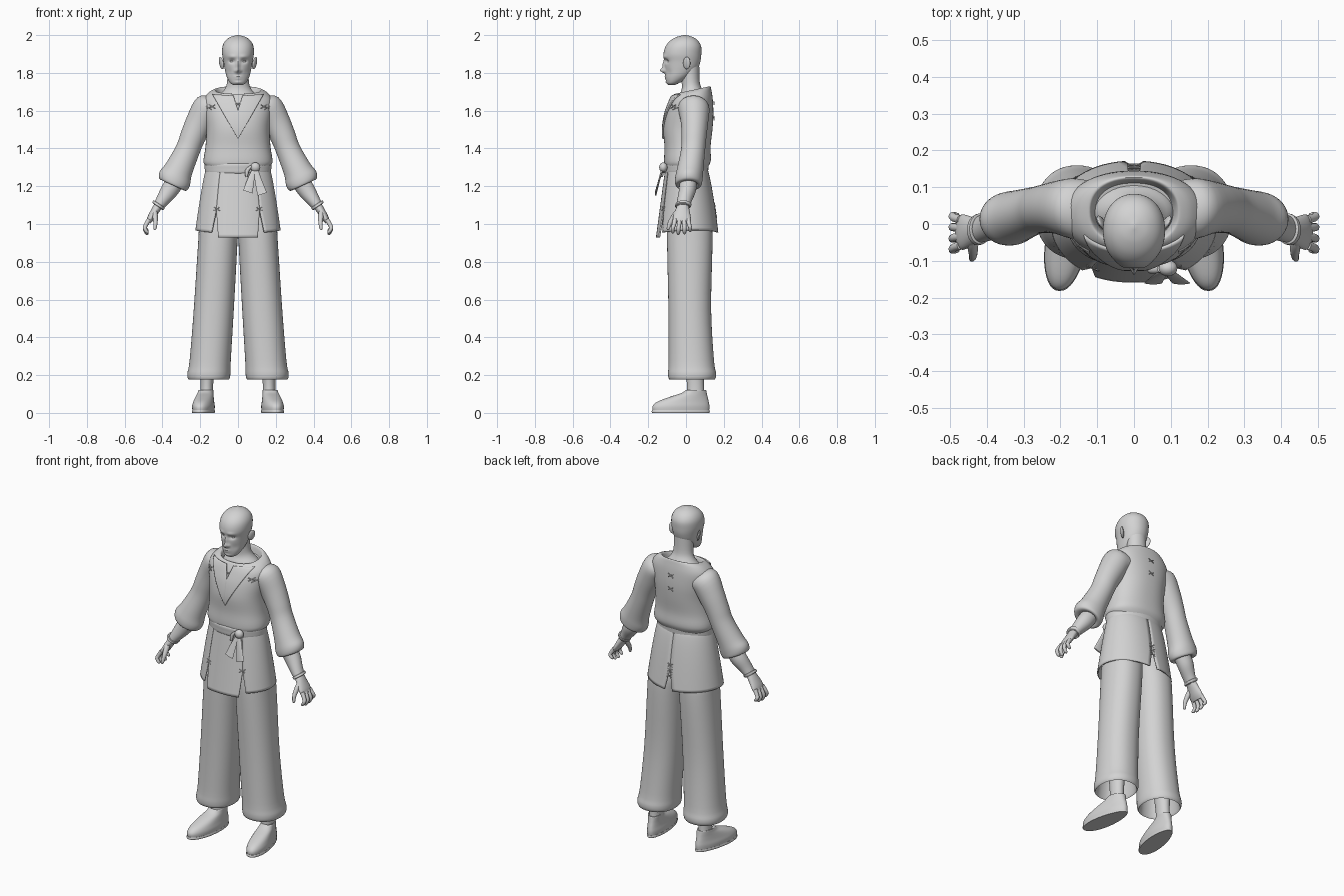
import bpy, bmesh, math
from mathutils import Vector
from mathutils.bvhtree import BVHTree

clay = bpy.data.materials.new("plain_grey")
clay.diffuse_color = (0.65, 0.65, 0.65, 1)


def finish(name, bm, mirror=False, thick=0, angle=40):
    bmesh.ops.recalc_face_normals(bm, faces=bm.faces)
    me = bpy.data.meshes.new(name)
    bm.to_mesh(me)
    bm.free()
    ob = bpy.data.objects.new(name, me)
    bpy.context.collection.objects.link(ob)
    me.materials.append(clay)
    bpy.ops.object.select_all(action='DESELECT')
    ob.select_set(True)
    bpy.context.view_layer.objects.active = ob
    bpy.ops.object.shade_smooth_by_angle(angle=math.radians(angle))
    if thick:
        mod = ob.modifiers.new("thickness", 'SOLIDIFY')
        mod.thickness, mod.offset = thick, 0
    if mirror:
        ob.modifiers.new("mirror", 'MIRROR')
    return ob


def smooth_rings(rings, steps):
    """Catmull-Rom interpolation of ring parameters."""
    r = [tuple(q) + (0,) * (7 - len(q)) for q in rings]
    out = []
    for i in range(len(r) - 1):
        p0, p1, p2, p3 = r[max(i - 1, 0)], r[i], r[i + 1], r[min(i + 2, len(r) - 1)]
        for s in range(steps):
            t = s / steps
            out.append([0.5 * (2 * b + (c - a) * t + (2 * a - 5 * b + 4 * c - d) * t * t
                               + (3 * b - a - 3 * c + d) * t ** 3)
                        for a, b, c, d in zip(p0, p1, p2, p3)])
    return out + [list(r[-1])]


def add_tube(bm, rings, n=32, power=2, steps=4):
    """Loft of rings (x, y, z, half width, half depth, lean in xz, lean in yz)."""
    rows = []
    for x, y, z, a, b, t, s in smooth_rings(rings, steps):
        t, s = math.radians(t), math.radians(s)
        u, v = Vector((math.cos(t), 0, math.sin(t))), Vector((0, math.cos(s), math.sin(s)))
        row = []
        for k in range(n):
            c, d = math.cos(2 * math.pi * k / n), math.sin(2 * math.pi * k / n)
            c = math.copysign(abs(c) ** (2 / power), c)
            d = math.copysign(abs(d) ** (2 / power), d)
            row.append(bm.verts.new(Vector((x, y, z)) + u * c * max(a, .001) + v * d * max(b, .001)))
        rows.append(row)
    for p, q in zip(rows, rows[1:]):
        for k in range(n):
            bm.faces.new((p[k], p[(k + 1) % n], q[(k + 1) % n], q[k]))
    bm.faces.new(rows[0])
    bm.faces.new(rows[-1])


def tube(name, rings, mirror=False, **kw):
    bm = bmesh.new()
    add_tube(bm, rings, **kw)
    return finish(name, bm, mirror)


def grid(bm, f, nu, nv):
    vs = [[bm.verts.new(f(i / nu, j / nv)) for j in range(nv + 1)] for i in range(nu + 1)]
    for i in range(nu):
        for j in range(nv):
            bm.faces.new((vs[i][j], vs[i + 1][j], vs[i + 1][j + 1], vs[i][j + 1]))


def ball(bm, centre, size):
    r = bmesh.ops.create_uvsphere(bm, u_segments=20, v_segments=12, radius=1)
    for v in r['verts']:
        v.co = Vector(centre) + Vector(c * s for c, s in zip(v.co, size))


def rod(bm, p, q, r):
    d = q - p
    m = bmesh.ops.create_cone(bm, cap_ends=True, segments=8, radius1=r, radius2=r, depth=d.length)
    rot = d.to_track_quat('Z', 'Y')
    for v in m['verts']:
        v.co = rot @ v.co + (p + q) / 2


# Head: lofted skull, features pushed out or in by smooth bumps
skull = [(1.735, .022, -.092, -.062), (1.748, .042, -.102, -.03), (1.78, .06, -.108, .02),
         (1.82, .07, -.111, .06), (1.86, .077, -.114, .076), (1.9, .084, -.119, .081),
         (1.94, .082, -.108, .08), (1.97, .067, -.084, .064), (1.99, .04, -.05, .036),
         (2.0, .004, -.012, 0)]
bumps = [(0, 1.812, .024, .011, .012), (0, 1.838, .013, .009, .024), (.032, 1.862, -.013, .016, .010),
         (.03, 1.886, .005, .022, .008), (0, 1.779, .005, .018, .005), (0, 1.768, .005, .016, .004),
         (0, 1.750, .005, .018, .008), (.016, 1.810, .006, .006, .007), (.045, 1.80, -.004, .015, .02)]
bm = bmesh.new()
add_tube(bm, [(0, (f + b) / 2, z, w, (b - f) / 2) for z, w, f, b in skull], n=96, power=2.1, steps=7)
for v in bm.verts:
    if v.co.y < -.03:
        x, z = abs(v.co.x), v.co.z
        v.co.y -= sum(h * math.exp(-((x - bx) / sx) ** 2 - ((z - bz) / sz) ** 2)
                      for bx, bz, h, sx, sz in bumps)
finish("head", bm)

bm = bmesh.new()
ball(bm, (.031, -.086, 1.862), (.013, .013, .010))
finish("eye", bm, True)
bm = bmesh.new()
ball(bm, (.088, .004, 1.852), (.009, .019, .033))
for v in bm.verts:   # ear flares outward at the back and top
    v.co.x += (v.co.y - .004) * .45 + (v.co.z - 1.852) * .18
finish("ear", bm, True)
tube("neck", [(0, .035, 1.63, .12, .085), (0, .035, 1.675, .105, .075), (0, .032, 1.71, .073, .056),
              (0, .025, 1.75, .058, .048), (0, .018, 1.84, .056, .052)])

# Tunic body with open collar, blousing over the sash
torso = tube("tunic_body", [
    (0, 0, 1.285, .15, .105), (0, .005, 1.315, .178, .119), (0, .008, 1.345, .182, .124),
    (0, .008, 1.41, .172, .122), (0, .01, 1.5, .168, .130), (0, .018, 1.58, .178, .127),
    (0, .027, 1.65, .185, .115, 0, 4), (0, .031, 1.69, .160, .105, 0, 9),
    (0, .033, 1.708, .128, .098, 0, 12), (0, .033, 1.703, .116, .088, 0, 12),
    (0, .033, 1.67, .105, .08, 0, 12)], n=64, power=2.3)

# Sleeves with gathered puff above the forearm
tube("sleeve", [(.11, .035, 1.615, .07, .08, 62), (.165, .042, 1.605, .082, .082, 54),
                (.205, .045, 1.535, .074, .072, 32), (.24, .042, 1.46, .067, .066, 25),
                (.267, .037, 1.39, .065, .064, 24), (.313, .022, 1.29, .075, .070, 25),
                (.335, .015, 1.24, .088, .073, 25), (.345, .013, 1.208, .078, .068, 24),
                (.341, .013, 1.208, .05, .048, 26), (.335, .013, 1.23, .04, .04, 28)],
     True, n=40)

# Forearm, wrist band, hand
tube("forearm", [(.33, .012, 1.225, .048, .046, 36), (.365, .007, 1.175, .046, .045, 37),
                 (.4, -.008, 1.125, .035, .039, 36), (.424, -.016, 1.09, .028, .036, 34)], True, n=24)
tube("wrist_band", [(.416, -.013, 1.106, .03, .036, 34), (.417, -.013, 1.105, .036, .042, 34),
                    (.424, -.016, 1.095, .036, .042, 34), (.426, -.016, 1.093, .03, .036, 34)],
     True, n=24, steps=2)
bm = bmesh.new()
add_tube(bm, [(.42, -.016, 1.098, .024, .03, 34), (.442, -.02, 1.065, .021, .04, 30),
              (.463, -.022, 1.03, .018, .048, 28), (.475, -.022, 1.008, .012, .045, 25)], n=24)
for y0, y1, drop in ((-.058, -.07, .008), (-.034, -.04, 0), (-.01, -.008, .003), (.012, .022, .016)):
    add_tube(bm, [(.47, y0, 1.025, .012, .012, 25), (.488, (y0 + y1) / 2, .995, .0115, .0115, 20),
                  (.493, y1, .972 + drop * .6, .0105, .0105, -5), (.482, y1, .95 + drop, .009, .009, -25),
                  (.476, y1, .943 + drop, .003, .003, -30)], n=12, steps=3)
add_tube(bm, [(.44, -.04, 1.07, .014, .018, 10), (.438, -.066, 1.035, .014, .015, 5, -35),
              (.437, -.085, 1.005, .011, .012, 0, -30), (.44, -.095, .975, .008, .008, 0, -20),
              (.441, -.097, .968, .002, .002, 0, -20)], n=12, steps=3)
finish("hand", bm, True)

# Tunic skirt: three panels that part at the hem
def skirt_panel(p0, p1, hem):
    def f(u, v):
        z_end = hem if p0 < 0 else hem + .012 * math.sin(u * math.pi)
        z = 1.3 + (z_end - 1.3) * v
        t = (1.3 - z) / .37
        gap = max(0, 1.075 - z) * .75
        phi = p0 + gap + (p1 - p0 - 2 * gap) * u
        a = .163 + .064 * t ** .8
        b = .105 + .050 * t if math.cos(phi) > 0 else .105 + .066 * t ** .7
        return Vector((a * math.copysign(abs(math.sin(phi)) ** .9, math.sin(phi)), -b * math.cos(phi), z))
    return f

bm = bmesh.new()
for p0, p1, hem in ((-.54, .54, .928), (.54, math.pi, .955), (math.pi, 2 * math.pi - .54, .955)):
    grid(bm, skirt_panel(p0, p1, hem), 28, 22)
skirt = finish("tunic_skirt", bm, thick=.008)

# Sash, knot and hanging tails
tube("sash", [(0, 0, 1.262, .155, .10), (0, 0, 1.27, .172, .115), (0, 0, 1.292, .176, .118),
              (0, 0, 1.318, .175, .118), (0, 0, 1.328, .155, .10)], n=64)
bm = bmesh.new()
ball(bm, (.092, -.12, 1.3), (.026, .022, .026))
finish("sash_knot", bm)
bm = bmesh.new()
for x1, z1 in ((.052, 1.17), (.128, 1.158)):
    add_tube(bm, [(.092, -.12, 1.3, .012, .008), (.086 * .6 + x1 * .4, -.137, 1.25, .017, .005),
                  (x1, -.16, z1, .026, .004, (x1 - .09) * 500)], n=16)
add_tube(bm, [(.075, -.122, 1.31, .012, .01), (.05, -.125, 1.285, .012, .01), (.045, -.128, 1.25, .006, .006)], n=12)
finish("sash_tails", bm)

# Trouser legs with turned, hollow hems
tube("trouser_leg", [(.085, .01, 1.14, .075, .09), (.1, .018, 1.0, .102, .115), (.107, .02, .9, .104, .12),
                     (.128, .02, .55, .106, .113), (.147, .028, .28, .109, .12),
                     (.154, .032, .21, .114, .127), (.155, .032, .182, .11, .123),
                     (.155, .032, .19, .101, .114), (.15, .03, .32, .09, .10)], True, n=48, power=2.2)
tube("ankle", [(.158, .045, .36, .05, .06), (.163, .048, .2, .036, .047), (.165, .05, .13, .033, .045),
               (.165, .05, .08, .036, .05)], True, n=24)

# Shoes, toes turned slightly outward, on thin soles
def shoe(name, layers):
    bm = bmesh.new()
    add_tube(bm, [(0, (f + b) / 2, z, w, (b - f) / 2) for z, w, f, b in layers], n=40, power=2.3)
    for v in bm.verts:
        k = (.12 - v.co.y) / .3
        v.co.x = v.co.x * (.82 + .28 * math.sin(min(1, k) * math.pi * .75)) + .16 + .042 * k
    finish(name, bm, True)

shoe("shoe", [(.008, .05, -.176, .122), (.035, .052, -.177, .124), (.06, .048, -.15, .12),
              (.085, .044, -.085, .114), (.105, .041, -.025, .11), (.122, .039, .002, .106),
              (.118, .03, .01, .095)])
shoe("shoe_sole", [(0, .051, -.179, .124), (.006, .053, -.182, .126), (.014, .051, -.179, .124)])

# Details laid on the cloth
trees = [BVHTree.FromPolygons([v.co for v in o.data.vertices], [p.vertices for p in o.data.polygons])
         for o in (torso, skirt)]

def drape(x, z, side=-1, lift=.004):
    tree = trees[0] if z > 1.29 else trees[1]
    hit = tree.ray_cast(Vector((x, side, z)), Vector((0, -side, 0)))[0]
    if hit is None:
        hit = tree.find_nearest(Vector((x, side * .12, z)))[0]
    return hit + Vector((0, side * lift, 0))

# V shaped yoke, split at the throat
def yoke(u, v):
    inner = (0, 1.45 + .15 * v / .55) if v < .55 else (.024 * (v - .55) / .45, 1.6 + .078 * (v - .55) / .45)
    outer = (.135 * v, 1.45 + .235 * v)
    return drape(inner[0] + (outer[0] - inner[0]) * u, inner[1] + (outer[1] - inner[1]) * u)

bm = bmesh.new()
grid(bm, yoke, 16, 24)
finish("collar_yoke", bm, True, thick=.008)

# Crossed lacing at the throat, shoulders, back and skirt slits
bm = bmesh.new()
spots = [(0, 1.635, -1, .016), (0, 1.612, -1, .014)]
spots += [(s * x, z, -1, .016) for s in (-1, 1) for x, z in ((.138, 1.622), (.157, 1.615), (.112, 1.08))]
spots += [(0, z, 1, .016) for z in (1.64, 1.56, 1.10, 1.07, 1.04)]
for x, z, side, h in spots:
    for s in (-1, 1):
        rod(bm, drape(x - h, z - s * h * .6, side, .005), drape(x + h, z + s * h * .6, side, .005), .0025)
finish("lacing", bm)
